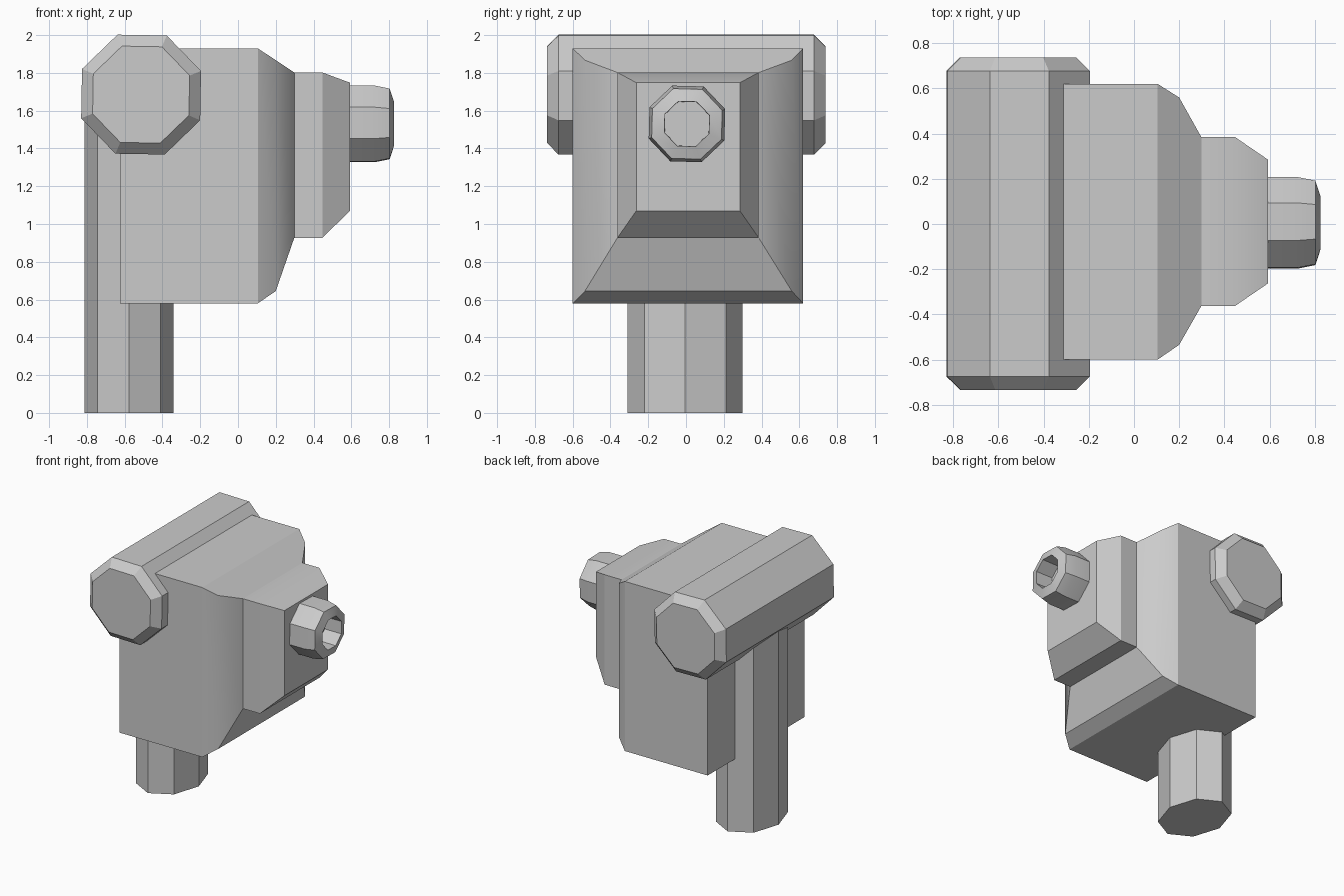
import bpy, bmesh
from math import sin, cos, radians

if "Cube" in bpy.data.objects:
    bpy.data.objects.remove(bpy.data.objects["Cube"])


def loft(name, rings):
    """Join a series of equal-count rings into a closed solid, flat except for soft bends."""
    bm = bmesh.new()
    loops = [[bm.verts.new(p) for p in ring] for ring in rings]
    n = len(loops[0])
    for a, b in zip(loops, loops[1:]):
        for i in range(n):
            j = (i + 1) % n
            bm.faces.new((a[i], a[j], b[j], b[i]))
    bm.faces.new(loops[0][::-1])
    bm.faces.new(loops[-1])
    bmesh.ops.recalc_face_normals(bm, faces=bm.faces)
    for f in bm.faces:
        f.smooth = True
    me = bpy.data.meshes.new(name)
    bm.to_mesh(me)
    bm.free()
    me.set_sharp_from_angle(angle=radians(30))
    ob = bpy.data.objects.new(name, me)
    bpy.context.collection.objects.link(ob)
    return ob


def octagon(cu, cv, ru, rv, turn):
    return [(cu + ru * cos(radians(turn + 45 * i)), cv + rv * sin(radians(turn + 45 * i)))
            for i in range(8)]


# Upright post, oval octagon
loft("post", [[(x, y, z) for x, y in octagon(-0.577, -0.005, 0.235, 0.305, 0)]
              for z in (0, 1.6)])

# Cross roller with chamfered ends
loft("cross_roller", [[(x, y, z) for x, z in octagon(-0.513, 1.685, r, r, 21.5)]
                      for y, r in ((-0.735, 0.276), (-0.675, 0.341),
                                   (0.678, 0.341), (0.738, 0.276))])

# Housing stepping down towards the nozzle: x, y range, z range
sections = [(-0.625, -0.60, 0.62, 0.58, 1.93),
            (0.105, -0.60, 0.62, 0.58, 1.93),
            (0.20, -0.535, 0.56, 0.645, 1.867),
            (0.298, -0.363, 0.385, 0.927, 1.802),
            (0.447, -0.363, 0.385, 0.927, 1.802),
            (0.593, -0.263, 0.285, 1.07, 1.748)]
loft("housing", [[(x, y0, z0), (x, y1, z0), (x, y1, z1), (x, y0, z1)]
                 for x, y0, y1, z0, z1 in sections])

# Nozzle with a bored tip
loft("nozzle", [[(x, y, z) for y, z in octagon(0.005, 1.53, r, r, 21)]
                for x, r in ((0.56, 0.217), (0.725, 0.217), (0.803, 0.2),
                             (0.825, 0.128), (0.68, 0.126))])
